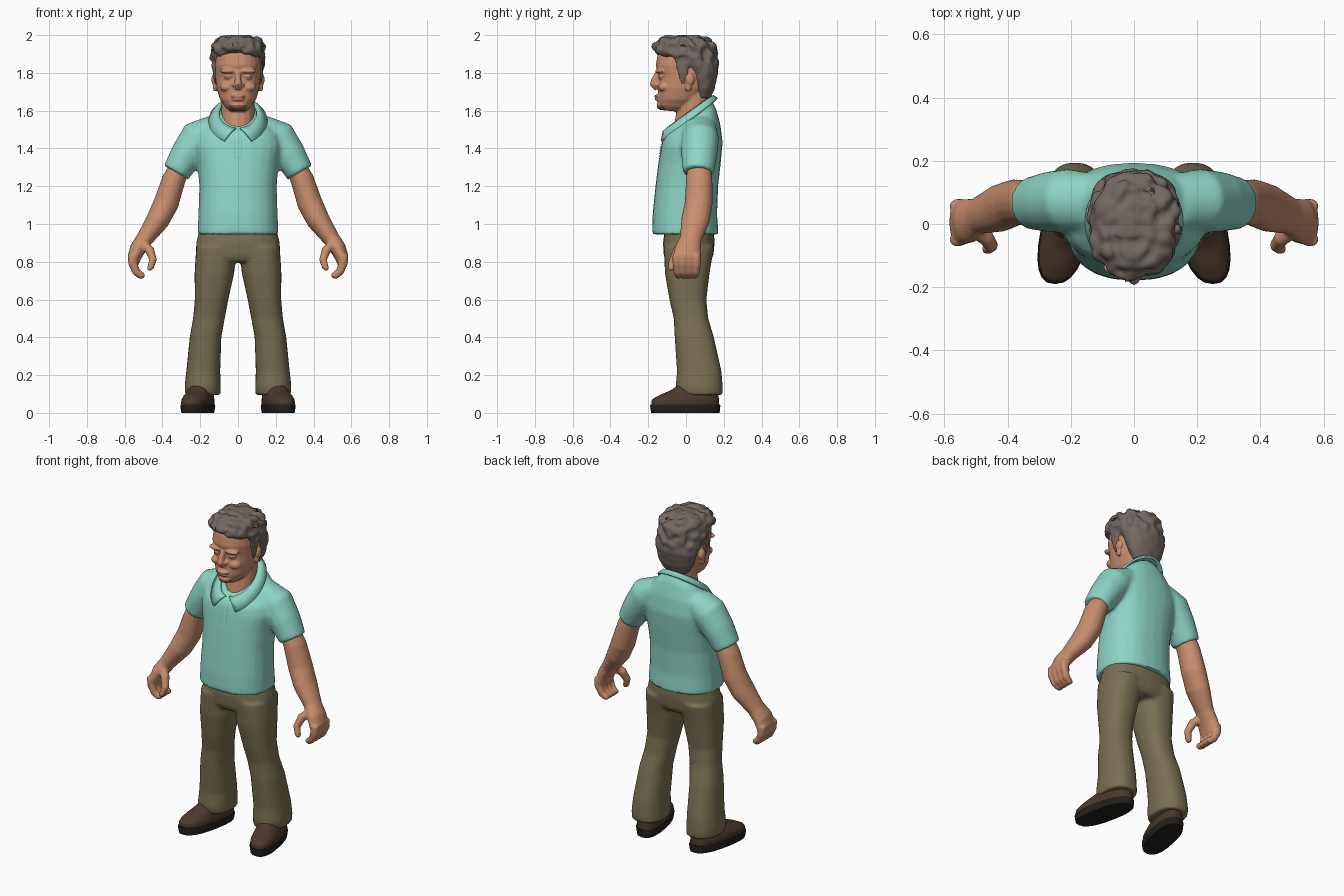
import bpy, bmesh, math
from mathutils import Vector, Matrix, noise

if "Cube" in bpy.data.objects:
    bpy.data.objects.remove(bpy.data.objects["Cube"], do_unlink=True)


def material(name, rgb):
    m = bpy.data.materials.new(name)
    m.use_nodes = True
    m.diffuse_color = (*rgb, 1)
    bsdf = m.node_tree.nodes["Principled BSDF"]
    bsdf.inputs["Base Color"].default_value = (*rgb, 1)
    bsdf.inputs["Roughness"].default_value = 0.8
    return m


SKIN = material("skin", (0.58, 0.27, 0.155))
STUBBLE = material("stubble", (0.25, 0.13, 0.08))
LID = material("eyelid_shadow", (0.38, 0.16, 0.09))
HAIR = material("grey_hair", (0.17, 0.14, 0.12))
SHIRT = material("mint_shirt", (0.27, 0.66, 0.56))
SEAM = material("shirt_seam", (0.17, 0.45, 0.38))
PANTS = material("khaki", (0.19, 0.16, 0.085))
LEATHER = material("brown_leather", (0.07, 0.04, 0.026))
RUBBER = material("dark_sole", (0.016, 0.014, 0.011))


def loft(bm, rings, power=1.0, n=24):
    """Closed skin through rings given as (centre, u, v)."""
    loops = []
    for c, u, v in rings:
        loop = []
        for i in range(n):
            a = 2 * math.pi * i / n
            s, t = math.cos(a), math.sin(a)
            s = math.copysign(abs(s) ** power, s)
            t = math.copysign(abs(t) ** power, t)
            loop.append(bm.verts.new(c + u * s + v * t))
        loops.append(loop)
    for a, b in zip(loops, loops[1:]):
        for i in range(n):
            j = (i + 1) % n
            bm.faces.new((a[i], a[j], b[j], b[i]))
    bm.faces.new(loops[0][::-1])
    bm.faces.new(loops[-1])


def stack(bm, rows, power=1.0, shear=0.0):
    """Level rings: z, front y, back y, half width, centre x, tilt."""
    rings = []
    for z, yf, yb, rx, cx, tilt in rows:
        cy, ry = (yf + yb) / 2, (yb - yf) / 2
        rings.append((Vector((cx + shear * cy, cy, z)), Vector((rx, 0, 0)),
                      Vector((shear * ry, ry, tilt * ry))))
    loft(bm, rings, power)


def tube(bm, pts):
    """Limb: x, y, z, half width across, half width along y."""
    c = [Vector(p[:3]) for p in pts]
    rings = []
    for i, p in enumerate(pts):
        d = c[min(i + 1, len(c) - 1)] - c[max(i - 1, 0)]
        u = Vector((0, 1, 0)).cross(d).normalized()
        v = d.cross(u).normalized()
        rings.append((c[i], u * p[3], v * p[4]))
    loft(bm, rings, n=16)


def ball(bm, loc, size):
    bmesh.ops.create_uvsphere(bm, u_segments=16, v_segments=10, radius=1,
                              matrix=Matrix.LocRotScale(Vector(loc), None, Vector(size)))


def finish(name, bm, mats, voxel=0, smooth=2, side=1):
    """Make the object, fuse its volumes and soften the joins."""
    if side < 0:
        bmesh.ops.scale(bm, vec=(-1, 1, 1), verts=bm.verts)
    bmesh.ops.recalc_face_normals(bm, faces=bm.faces)
    me = bpy.data.meshes.new(name)
    bm.to_mesh(me)
    bm.free()
    ob = bpy.data.objects.new(name, me)
    bpy.context.collection.objects.link(ob)
    for m in mats:
        me.materials.append(m)
    bpy.ops.object.select_all(action='DESELECT')
    ob.select_set(True)
    bpy.context.view_layer.objects.active = ob
    if voxel:
        r = ob.modifiers.new("fuse", 'REMESH')
        r.mode, r.voxel_size = 'VOXEL', voxel
        s = ob.modifiers.new("soften", 'SMOOTH')
        s.factor, s.iterations = 0.5, smooth
        for m in ("fuse", "soften"):
            bpy.ops.object.modifier_apply(modifier=m)
    bpy.ops.object.shade_smooth_by_angle(angle=math.radians(50))
    return ob


# Shirt: torso with sleeves blended in
bm = bmesh.new()
stack(bm, [(.945, -.18, .172, .215, 0, 0), (1.05, -.177, .165, .21, 0, 0),
           (1.2, -.162, .17, .205, 0, 0), (1.32, -.147, .184, .215, 0, 0),
           (1.42, -.133, .194, .235, 0, .08), (1.49, -.124, .182, .215, 0, .25),
           (1.54, -.115, .16, .165, 0, .5), (1.575, -.1, .135, .11, 0, .72)], .85)
for s in (1, -1):
    tube(bm, [(s * .13, .07, 1.51, .07, .09), (s * .21, .075, 1.455, .1, .1),
              (s * .27, .07, 1.37, .088, .096), (s * .328, .065, 1.272, .075, .083)])
shirt = finish("polo_shirt", bm, [SHIRT], .012, 5)

# Collar: folded strip open at the front
bm = bmesh.new()
rows, steps = [], 32
for i in range(steps + 1):
    f = abs(2 * i / steps - 1)
    row = []
    for gap, rx, yf, yb, drop in ((.12, .098, -.1, .122, 0), (.3, .118, -.125, .145, .005),
                                  (.5, .152, -.148, .165, .034 + .012 * f)):
        a = math.pi / 2 + (2 * i / steps - 1) * (math.pi - gap)
        y = (yf + yb) / 2 + (yb - yf) / 2 * math.sin(a)
        z = 1.592 + .72 * (y - .02) - drop
        row.append(bm.verts.new((rx * math.cos(a), y, z)))
    rows.append(row)
for a, b in zip(rows, rows[1:]):
    for k in range(2):
        bm.faces.new((a[k], b[k], b[k + 1], a[k + 1]))
collar = finish("collar", bm, [SHIRT])
m = collar.modifiers.new("thickness", 'SOLIDIFY')
m.thickness, m.offset = .012, 0
bpy.ops.object.modifier_apply(modifier="thickness")

# Button placket hugging the chest
for name, half, mat, lift in (("placket_seam", .021, SEAM, .002), ("placket", .018, SHIRT, .004)):
    bm = bmesh.new()
    bmesh.ops.create_grid(bm, x_segments=4, y_segments=10, size=1,
                          matrix=Matrix.Translation((0, -.14, 1.415))
                          @ Matrix.Rotation(math.pi / 2, 4, 'X') @ Matrix.Diagonal((half, .06 + half / 9, 1, 1)))
    ob = finish(name, bm, [mat])
    m = ob.modifiers.new("hug", 'SHRINKWRAP')
    m.target, m.offset, m.wrap_mode = shirt, lift, 'ABOVE_SURFACE'
    bpy.ops.object.modifier_apply(modifier="hug")

# Trousers: hips and two legs
bm = bmesh.new()
stack(bm, [(.99, -.11, .145, .2, 0, 0), (.9, -.122, .152, .222, 0, 0),
           (.83, -.118, .145, .222, 0, 0), (.8, -.1, .125, .2, 0, 0)], .85)
for s in (1, -1):
    stack(bm, [(z, yf, yb, rx, s * cx, 0) for z, yf, yb, rx, cx in
               ((.88, -.118, .15, .108, .114), (.74, -.112, .125, .105, .125),
                (.6, -.088, .108, .089, .14), (.5, -.065, .118, .084, .154),
                (.4, -.06, .148, .084, .172), (.22, -.048, .188, .09, .184),
                (.14, -.055, .195, .096, .187), (.095, -.045, .194, .094, .185))], .85)
finish("trousers", bm, [PANTS], .011, 4)

for s, word in ((1, "left"), (-1, "right")):
    # Shoe upper and sole
    bm = bmesh.new()
    stack(bm, [(.035, -.186, .178, .076, .212, 0), (.07, -.184, .176, .076, .212, 0),
               (.095, -.14, .172, .068, .21, 0), (.12, -.08, .165, .06, .205, 0),
               (.15, -.04, .15, .05, .2, 0)], .8, -.2)
    finish(word + "_shoe", bm, [LEATHER], .009, 4, s)
    bm = bmesh.new()
    stack(bm, [(0, -.185, .178, .074, .212, 0), (.036, -.19, .182, .08, .212, 0),
               (.044, -.188, .18, .078, .212, 0)], .8, -.2)
    finish(word + "_sole", bm, [RUBBER], side=s)

    # Arm with curled fingers and thumb
    bm = bmesh.new()
    tube(bm, [(.29, .07, 1.34, .05, .06), (.34, .07, 1.235, .062, .07),
              (.38, .067, 1.11, .067, .074), (.425, .05, 1.02, .062, .076),
              (.495, .025, .92, .045, .058), (.53, .01, .87, .043, .07),
              (.55, .005, .82, .036, .076), (.55, .005, .79, .026, .07)])
    for k in range(4):
        y = -.05 + .036 * k
        tube(bm, [(.558, y, .84, .026, .021), (.557, y, .79, .024, .021),
                  (.538, y * .9, .745, .022, .02), (.512, y * .8, .727, .02, .019),
                  (.495, y * .8, .728, .013, .013)])
    tube(bm, [(.51, -.01, .9, .025, .03), (.466, -.045, .86, .025, .026),
              (.45, -.068, .81, .021, .022), (.463, -.078, .77, .018, .019),
              (.474, -.08, .755, .011, .012)])
    finish(word + "_arm", bm, [SKIN], .007, 4, s)

# Head, face and neck
bm = bmesh.new()
tube(bm, [(0, .03, 1.48, .088, .1), (0, .035, 1.58, .088, .088), (0, .045, 1.7, .088, .08)])
stack(bm, [(1.598, -.125, -.03, .042, 0, -.1), (1.62, -.146, .02, .068, 0, -.1),
           (1.66, -.15, .08, .096, 0, 0), (1.72, -.148, .12, .114, 0, 0),
           (1.78, -.144, .14, .122, 0, 0), (1.84, -.16, .14, .124, 0, 0),
           (1.9, -.15, .13, .118, 0, 0), (1.95, -.1, .1, .08, 0, 0)], .9)
tube(bm, [(0, -.135, 1.81, .014, .02), (0, -.158, 1.775, .016, .02), (0, -.172, 1.742, .02, .022),
          (0, -.15, 1.72, .018, .02)])
ball(bm, (0, -.155, 1.677), (.04, .013, .008))
ball(bm, (0, -.152, 1.66), (.034, .014, .008))
ball(bm, (0, -.13, 1.627), (.04, .026, .024))
for s in (1, -1):
    ball(bm, (s * .02, -.15, 1.737), (.014, .018, .012))
    ball(bm, (s * .052, -.138, 1.81), (.046, .026, .014))
    ball(bm, (s * .05, -.128, 1.778), (.024, .02, .013))
    ball(bm, (s * .06, -.115, 1.725), (.036, .033, .026))
    ball(bm, (s * .127, .02, 1.765), (.014, .026, .032))
    ball(bm, (s * .122, .012, 1.728), (.011, .018, .028))
head = finish("head", bm, [SKIN, STUBBLE, LID], .0055, 3)
for p in head.data.polygons:
    x, y, z = abs(p.center.x), p.center.y, p.center.z
    if y < -.06 and z < 1.632 and z > 1.588 and x < .045 and p.normal.z < .2:
        p.material_index = 1
    elif y < -.1 and (.028 < x < .075 and abs(z - 1.779) < .004 or x < .036 and abs(z - 1.669) < .003):
        p.material_index = 2

# Hair: cropped back and sides, tousled top
bm = bmesh.new()
stack(bm, [(1.665, .055, .13, .08, 0, 0), (1.72, .04, .152, .112, 0, 0),
           (1.8, .015, .17, .133, 0, 0), (1.85, -.05, .17, .14, 0, 0),
           (1.878, -.135, .17, .142, 0, -.08), (1.9, -.168, .166, .143, 0, -.08),
           (1.945, -.172, .157, .14, 0, 0), (1.98, -.14, .125, .115, 0, 0),
           (2.0, -.08, .06, .06, 0, 0)], .93)
for s in (1, -1):
    tube(bm, [(s * .122, -.02, 1.87, .016, .04), (s * .122, -.015, 1.8, .012, .028),
              (s * .115, -.012, 1.74, .006, .014)])
hair = finish("hair", bm, [HAIR], .008, 3)
for v in hair.data.vertices:
    w = min(max((v.co.z - 1.8) / .08, .15), 1)
    v.co += v.normal * w * .022 * noise.noise(v.co * 24)
    v.co.z = min(v.co.z, 2.0)
